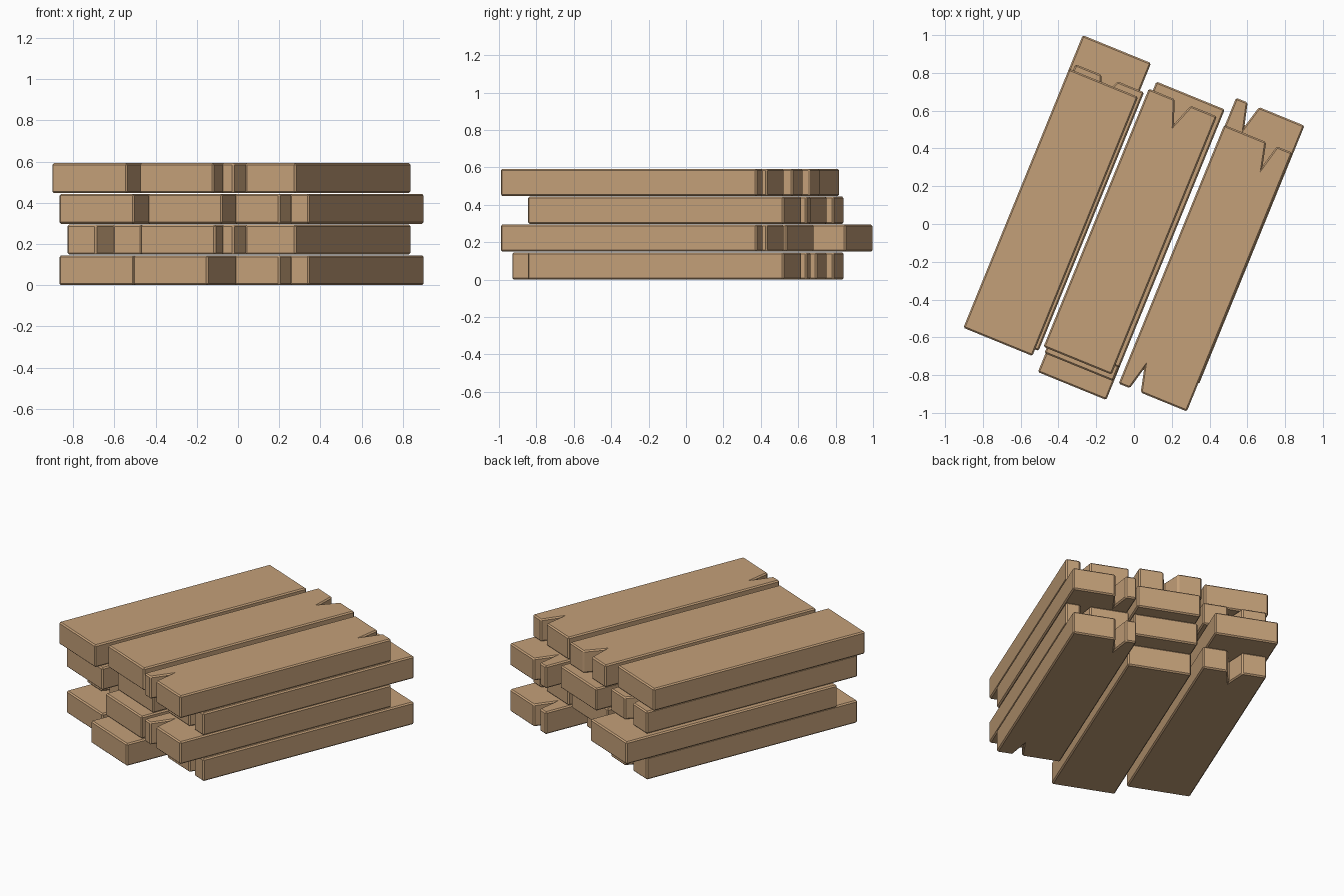
import bpy, bmesh, math

if "Cube" in bpy.data.objects:
    bpy.data.objects.remove(bpy.data.objects["Cube"])

ANGLE = math.radians(67.8)           # direction of the plank length in plan
DX, DY = math.cos(ANGLE), math.sin(ANGLE)
PITCH, THICK, DEPTH = 0.149, 0.145, 0.125

wood = bpy.data.materials.new("tan wood")
wood.diffuse_color = (0.55, 0.35, 0.19, 1)
wood.use_nodes = True
wood.node_tree.nodes["Principled BSDF"].inputs["Base Color"].default_value = wood.diffuse_color


def plank(name, layer, u0, u1, v0, v1, front=None, back=None):
    """Board outline (u across, v along) with optional V splits in its ends."""
    pts = [(u0, v0)]
    if front:
        a, b = front
        pts += [(a, v0), ((a + b) / 2, v0 + DEPTH), (b, v0)]
    pts += [(u1, v0), (u1, v1)]
    if back:
        a, b = back
        pts += [(b, v1), ((a + b) / 2, v1 - DEPTH), (a, v1)]
    pts.append((u0, v1))

    z = layer * PITCH
    bm = bmesh.new()
    face = bm.faces.new([bm.verts.new((u * DY + v * DX, -u * DX + v * DY, z)) for u, v in pts])
    top = bmesh.ops.extrude_face_region(bm, geom=[face])
    for g in top["geom"]:
        if isinstance(g, bmesh.types.BMVert):
            g.co.z += THICK
    bmesh.ops.recalc_face_normals(bm, faces=bm.faces)
    me = bpy.data.meshes.new(name)
    bm.to_mesh(me)
    bm.free()
    me.materials.append(wood)
    ob = bpy.data.objects.new(name, me)
    bpy.context.collection.objects.link(ob)
    # small chamfer on all board edges
    bev = ob.modifiers.new("chamfer", "BEVEL")
    bev.width = 0.008
    bev.segments = 1
    bev.limit_method = 'ANGLE'


# left and right boards: layers 0/2 and 1/3 alternate end for end
for layer in (0, 2):
    plank(f"left_plank_{layer}", layer, -0.606, -0.214, -0.813, 0.666, back=(-0.456, -0.366))
    plank(f"right_plank_{layer}", layer, 0.248, 0.639, -0.655, 0.823,
          front=(0.484, 0.540), back=(0.314, 0.379))
for layer in (1, 3):
    plank(f"right_plank_{layer}", layer, 0.244, 0.634, -0.813, 0.666,
          front=(0.308, 0.370), back=(0.484, 0.545))
plank("left_plank_1", 1, -0.629, -0.238, -0.655, 0.823, front=(-0.477, -0.388))
plank("left_plank_3", 3, -0.629, -0.234, -0.850, 0.631)

# middle boards, each slid a different amount
plank("middle_plank_0", 0, -0.175, 0.216, -0.918, 0.560)
plank("middle_plank_1", 1, -0.181, 0.212, -0.812, 0.666)
plank("middle_plank_2", 2, -0.175, 0.216, -0.734, 0.743)
plank("middle_plank_3", 3, -0.198, 0.191, -0.783, 0.693, back=(-0.050, 0.042))
